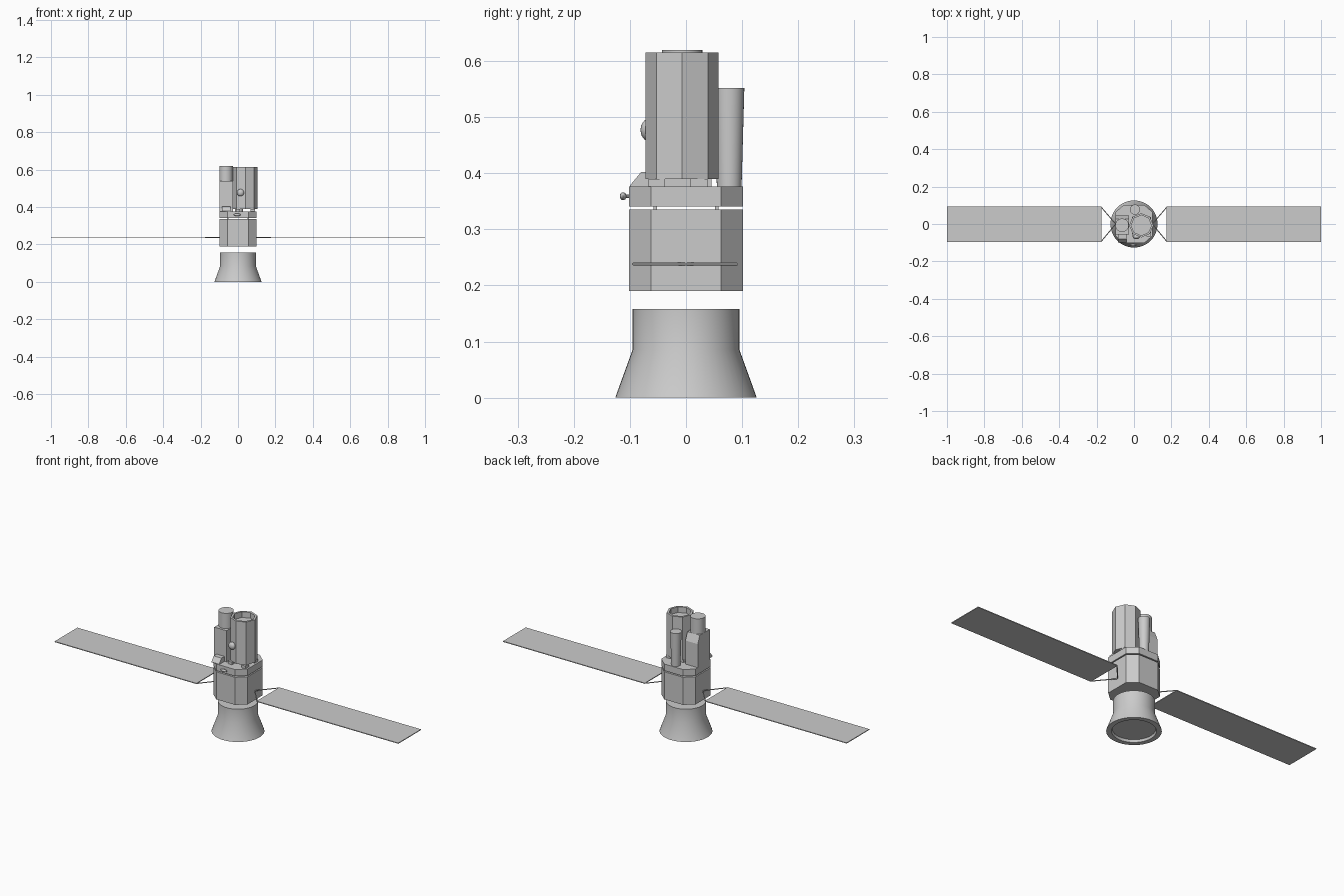
import bpy, bmesh, math
from mathutils import Vector

if "Cube" in bpy.data.objects:
    bpy.data.objects.remove(bpy.data.objects["Cube"])


def make(name, bm, smooth=False):
    bmesh.ops.recalc_face_normals(bm, faces=bm.faces)
    me = bpy.data.meshes.new(name)
    bm.to_mesh(me)
    bm.free()
    ob = bpy.data.objects.new(name, me)
    bpy.context.collection.objects.link(ob)
    if smooth:
        bpy.ops.object.select_all(action='DESELECT')
        ob.select_set(True)
        bpy.context.view_layer.objects.active = ob
        bpy.ops.object.shade_smooth_by_angle(angle=math.radians(30))
    return ob


def prism(name, pts, a, b, axis='z'):
    """Extrude a 2D outline from a to b along z, or along x for (y, z) points."""
    bm = bmesh.new()
    pos = (lambda p, t: (p[0], p[1], t)) if axis == 'z' else (lambda p, t: (t, p[0], p[1]))
    lo = [bm.verts.new(pos(p, a)) for p in pts]
    hi = [bm.verts.new(pos(p, b)) for p in pts]
    bm.faces.new(lo)
    bm.faces.new(hi)
    n = len(pts)
    for i in range(n):
        bm.faces.new((lo[i], lo[(i + 1) % n], hi[(i + 1) % n], hi[i]))
    return make(name, bm)


def box(name, x0, x1, y0, y1, z0, z1):
    return prism(name, [(x0, y0), (x1, y0), (x1, y1), (x0, y1)], z0, z1)


def lathe(name, profile, cx, cy, n=48, smooth=True):
    """Turn an (r, z) profile about a vertical axis, capping both ends."""
    bm = bmesh.new()
    rings = [[bm.verts.new((cx + r * math.cos(2 * math.pi * i / n),
                            cy + r * math.sin(2 * math.pi * i / n), z))
              for i in range(n)] for r, z in profile]
    for A, B in zip(rings, rings[1:]):
        for i in range(n):
            bm.faces.new((A[i], A[(i + 1) % n], B[(i + 1) % n], B[i]))
    bm.faces.new(rings[0])
    bm.faces.new(rings[-1])
    return make(name, bm, smooth)


def rod(name, p, q, r=0.003):
    p, q = Vector(p), Vector(q)
    bm = bmesh.new()
    bmesh.ops.create_cone(bm, cap_ends=True, segments=8, radius1=r, radius2=r, depth=(q - p).length)
    bmesh.ops.rotate(bm, verts=bm.verts, matrix=(q - p).to_track_quat('Z', 'Y').to_matrix())
    bmesh.ops.translate(bm, verts=bm.verts, vec=(p + q) / 2)
    return make(name, bm, True)


def blob(name, loc, size):
    bm = bmesh.new()
    bmesh.ops.create_uvsphere(bm, u_segments=24, v_segments=12, radius=1)
    bmesh.ops.scale(bm, verts=bm.verts, vec=size)
    bmesh.ops.translate(bm, verts=bm.verts, vec=loc)
    return make(name, bm, True)


# Flared base skirt with a recessed underside
lathe('base_skirt', [(0.098, 0.012), (0.102, 0), (0.126, 0), (0.124, 0.006), (0.095, 0.086),
                     (0.095, 0.158)], 0, 0)

# Chamfered square body and the separate deck above it
octo = [(0.1, -0.0625), (0.1, 0.0625), (0.055, 0.102), (-0.055, 0.102),
        (-0.1, 0.0625), (-0.1, -0.0625), (-0.055, -0.102), (0.055, -0.102)]
prism('body', octo, 0.19, 0.335)
prism('deck', octo, 0.341, 0.376)
for sx in (-1, 1):
    for sy in (-1, 1):
        box('deck_post', sx * 0.055 - 0.003, sx * 0.055 + 0.003,
            sy * 0.055 - 0.003, sy * 0.055 + 0.003, 0.333, 0.343)

# Solar wings with V-shaped struts
for s in (-1, 1):
    x0, x1 = sorted((s * 0.175, s * 1.0))
    box('solar_panel', x0, x1, -0.096, 0.093, 0.236, 0.24)
    for y in (-0.094, 0.091):
        rod('panel_strut', (s * 0.098, 0.0, 0.238), (s * 0.176, y, 0.238), 0.0025)

# Main eight-sided telescope tube, open at the top
lathe('main_tube', [(0.065, 0.39), (0.065, 0.615), (0.054, 0.615), (0.054, 0.585)],
      0.039, -0.007, 8, False)
for x, y in ((0.0, -0.055), (0.078, -0.055), (0.0, 0.02), (0.078, 0.02)):
    box('tube_foot', x - 0.012, x + 0.012, y - 0.012, y + 0.018, 0.376, 0.39)

# Side instrument housing with a sloping rear top edge, and its round tube
prism('side_housing', [(-0.055, 0.376), (0.045, 0.376), (0.045, 0.5), (0.028, 0.54),
                       (-0.055, 0.54)], -0.1, -0.028, 'x')
lathe('side_tube', [(0.036, 0.535), (0.036, 0.62)], -0.064, -0.007)

# Slim rear tube, slightly tapered
lathe('rear_tube', [(0.022, 0.376), (0.027, 0.552)], 0.005, 0.077)

# Front details: wedge, side dish and small antenna
prism('deck_wedge', [(-0.1, 0.376), (-0.1, 0.378), (-0.08, 0.402), (-0.05, 0.402), (-0.05, 0.376)],
      -0.085, -0.04, 'x')
blob('small_dish', (0.013, -0.068, 0.477), (0.019, 0.013, 0.019))
blob('front_antenna', (-0.005, -0.112, 0.359), (0.019, 0.006, 0.007))
rod('antenna_stem', (-0.005, -0.112, 0.359), (-0.005, -0.095, 0.359), 0.0035)
